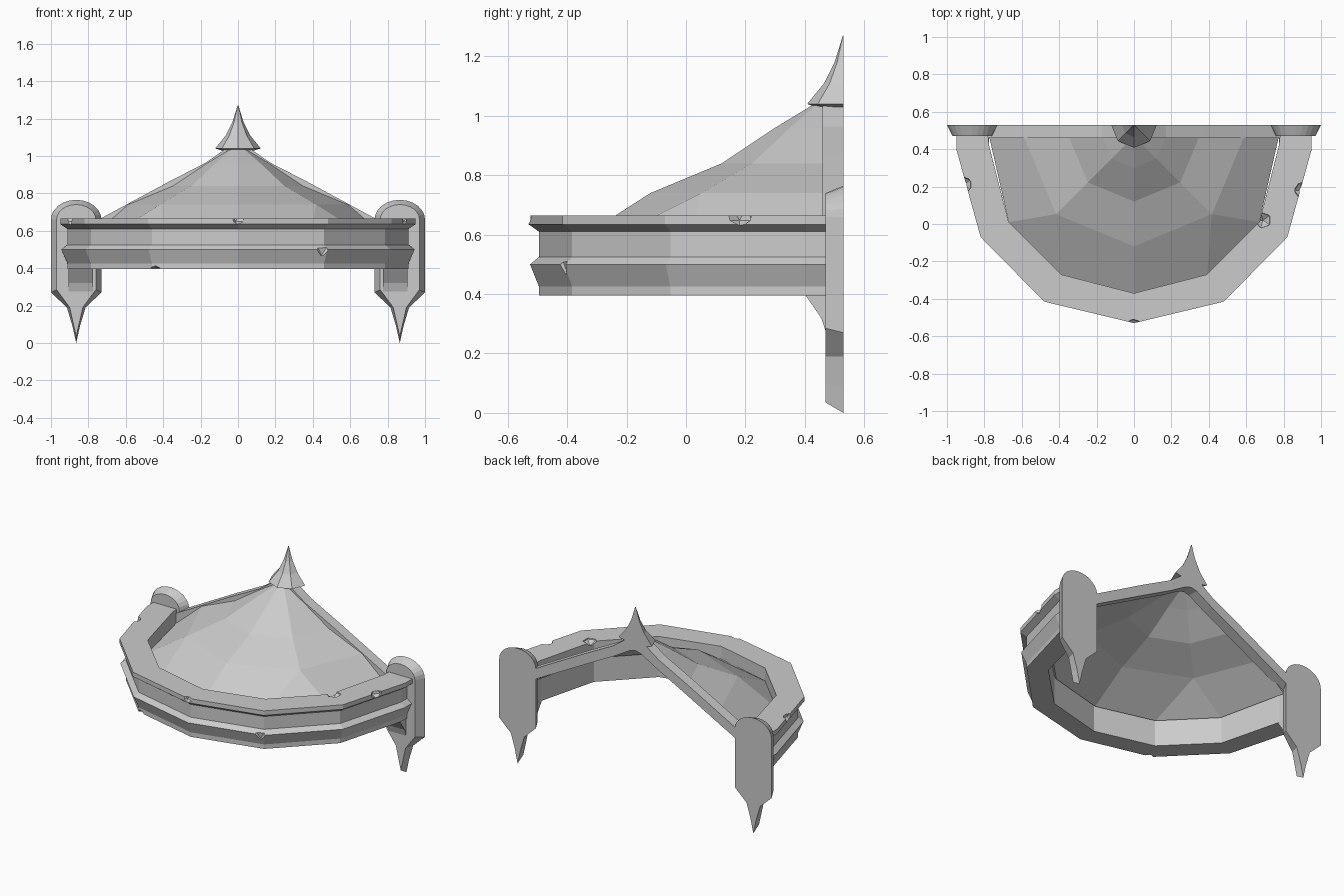
import bpy, bmesh, math
from mathutils import Matrix, Vector

cube = bpy.data.objects.get("Cube")
if cube:
    bpy.data.objects.remove(cube, do_unlink=True)

stone = bpy.data.materials.new("grey_stone")
stone.use_nodes = True
grey = (0.6, 0.6, 0.6, 1)
stone.diffuse_color = grey
stone.node_tree.nodes["Principled BSDF"].inputs["Base Color"].default_value = grey

BACK, WALL = 0.53, 0.47   # rear plane and front of the rear frame


def finish(name, bm):
    mesh = bpy.data.meshes.new(name)
    bm.to_mesh(mesh)
    bm.free()
    mesh.materials.append(stone)
    obj = bpy.data.objects.new(name, mesh)
    bpy.context.scene.collection.objects.link(obj)
    return obj


def loft(name, loops):
    """Closed solid through a row of matching closed loops."""
    bm = bmesh.new()
    rows = [[bm.verts.new(p) for p in loop] for loop in loops]
    n = len(rows[0])
    for a, b in zip(rows, rows[1:]):
        for i in range(n):
            j = (i + 1) % n
            bm.faces.new((a[i], a[j], b[j], b[i]))
    bm.faces.new(rows[0])
    bm.faces.new(rows[-1])
    bmesh.ops.recalc_face_normals(bm, faces=bm.faces)
    return finish(name, bm)


def mirrored(half):
    """Extend a right-to-centre list of points to the left side."""
    return half + [(-p[0], p[1]) for p in reversed(half[:-1])]


# Moulded cornice: a profile carried round the half-polygon plan
outer = mirrored([(0.95, WALL), (0.95, 0.40), (0.82, -0.07), (0.48, -0.415), (0, -0.53)])
inner = mirrored([(0.78, WALL), (0.775, 0.42), (0.67, 0.01), (0.39, -0.27), (0, -0.37)])
profile = [(0, 0.395), (0.78, 0.395), (0.78, 0.425), (0.97, 0.50), (0.78, 0.525),
           (0.78, 0.61), (1, 0.635), (1, 0.665), (0, 0.665)]
sections = []
for o, i in zip(outer, inner):
    o, i = Vector(o), Vector(i)
    sections.append([(*i.lerp(o, t), z) for t, z in profile])
cornice = loft("cornice", sections)

# Worn chips cut from the cornice edges
bm = bmesh.new()
for spot in [(0, -0.55, 0.67), (0.46, -0.44, 0.49), (-0.45, -0.41, 0.38),
             (-0.91, 0.21, 0.67), (0.90, 0.18, 0.67), (0.88, 0.13, 0.38),
             (0.69, 0.02, 0.68)]:
    bmesh.ops.create_icosphere(bm, subdivisions=1, radius=0.048,
                               matrix=Matrix.Translation(spot))
chips = finish("chip_cutter", bm)
chips.hide_render = True
chips.hide_set(True)
cut = cornice.modifiers.new("chips", "BOOLEAN")
cut.operation = "DIFFERENCE"
cut.object = chips

# Faceted half-dome roof, coarser above its foot
bm = bmesh.new()
foot = [bm.verts.new((x, y, 0.58)) for x, y in reversed(inner[1:-1])]
foot[0].co.y = foot[-1].co.y = WALL
rings = []
for r, z in [(0.59, 0.74), (0.35, 0.84), (0.17, 0.96), (0.03, 1.045)]:
    angles = [math.pi * (1 + k / 4) for k in range(5)]
    rings.append([bm.verts.new((r * math.cos(a), WALL + r * math.sin(a), z)) for a in angles])
low = rings[0]
step = 0
for k in range(6):
    if k in (1, 4):
        bm.faces.new((foot[k], foot[k + 1], low[step]))
    else:
        bm.faces.new((foot[k], foot[k + 1], low[step + 1], low[step]))
        step += 1
for a, b in zip(rings, rings[1:]):
    for k in range(4):
        bm.faces.new((a[k], a[k + 1], b[k + 1], b[k]))
roof = finish("roof", bm)
shell = roof.modifiers.new("shell", "SOLIDIFY")
shell.thickness = 0.025
shell.offset = -1

# Rear rib framing the open back
top = mirrored([(0.80, 0.63), (0.374, 0.86), (0.17, 0.965), (0.05, 1.05), (0, 1.06)])
under = mirrored([(0.78, 0.57), (0.36, 0.795), (0.16, 0.90), (0.04, 0.97), (0, 0.98)])
rib = top + under[::-1]
loft("rear_rib", [[(x, y, z) for x, z in rib] for y in (0.46, BACK)])


# Pointed pilasters with round heads, and the corbels on their fronts
def pilaster_outline(half, crown, tail):
    base = 0.66
    arch = [(half * math.cos(a), base + (crown - base) * math.sin(a))
            for a in [math.pi * k / 12 for k in range(7)]]
    return mirrored(tail + arch)


rear = pilaster_outline(0.135, 0.765, [(0, 0), (0.02, 0.09), (0.05, 0.19), (0.135, 0.27)])
face = pilaster_outline(0.105, 0.74, [(0, 0.035), (0.015, 0.10), (0.035, 0.19), (0.105, 0.285)])
# the tail tip is shared by both halves
rear, face = rear[:-1], face[:-1]
corbel = [(0.40, 0.40), (0.41, 0.385), (0.455, 0.32), (WALL, 0.275), (0.49, 0.275), (0.49, 0.40)]
for side, sign in (("left", 1), ("right", -1)):
    cx = sign * 0.865
    loft(side + "_pilaster", [[(cx + x, WALL, z) for x, z in face],
                              [(cx + x, BACK, z) for x, z in rear]])
    loft(side + "_corbel", [[(sign * x, y, z) for y, z in corbel] for x in (0.775, 0.905)])

# Flared half-spire on the peak
spire = []
for r, z in [(0.09, 1.03), (0.122, 1.04), (0.065, 1.11), (0.03, 1.18), (0.002, 1.27)]:
    spire.append([(r * math.cos(a), BACK + r * math.sin(a), z)
                  for a in [math.pi * (1 + k / 4) for k in range(5)]])
loft("spire", spire)
